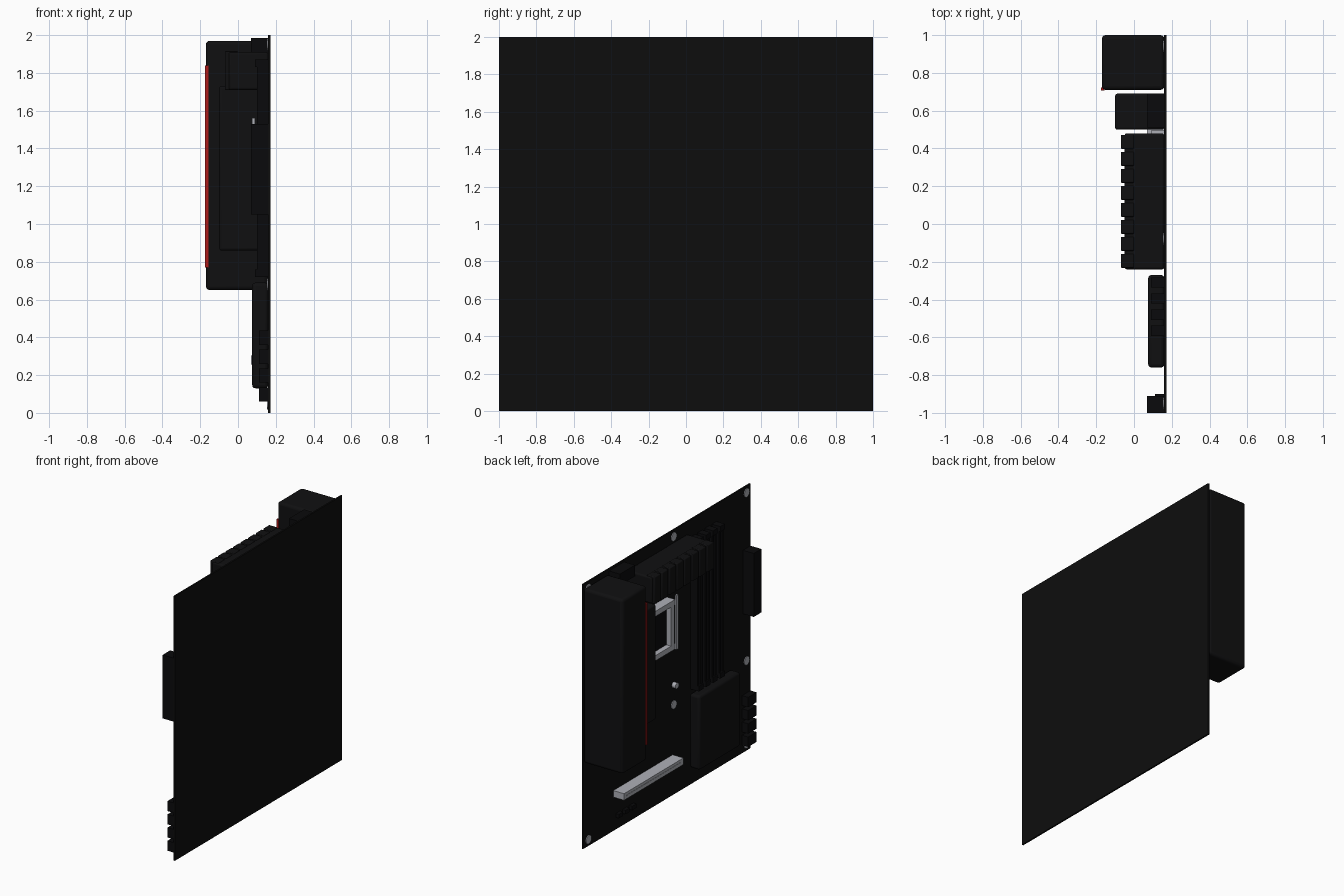
import bpy
import math

cube = bpy.data.objects.get("Cube")
if cube:
    bpy.data.objects.remove(cube, do_unlink=True)


def material(name, rgb):
    m = bpy.data.materials.new(name)
    m.use_nodes = True
    m.diffuse_color = (*rgb, 1)
    bsdf = m.node_tree.nodes["Principled BSDF"]
    bsdf.inputs["Base Color"].default_value = (*rgb, 1)
    bsdf.inputs["Roughness"].default_value = 0.6
    return m


BOARD = material("board black", (0.004, 0.004, 0.004))
COVER = material("cover black", (0.005, 0.005, 0.0055))
PLASTIC = material("plastic black", (0.003, 0.003, 0.0035))
SILVER = material("silver", (0.42, 0.43, 0.47))
RED = material("red", (0.4, 0.01, 0.01))

FACE = 0.16  # component side of the board


def box(name, x, y, z, mat, bevel=0):
    """Box from (min, max) ranges, with optional rounded edges."""
    bpy.ops.mesh.primitive_cube_add(
        size=1, location=[sum(r) / 2 for r in (x, y, z)])
    ob = bpy.context.object
    ob.name = name
    ob.scale = [r[1] - r[0] for r in (x, y, z)]
    bpy.ops.object.transform_apply(location=False, rotation=False, scale=True)
    ob.data.materials.append(mat)
    if bevel:
        mod = ob.modifiers.new("rounding", "BEVEL")
        mod.width = bevel
        mod.segments = 3
        bpy.ops.object.shade_smooth_by_angle()
    return ob


def disc(name, y, z, radius, height, mat):
    """Short cylinder standing on the board, pointing to -x."""
    bpy.ops.mesh.primitive_cylinder_add(
        vertices=20, radius=radius, depth=height,
        location=(FACE - height / 2, y, z), rotation=(0, math.pi / 2, 0))
    ob = bpy.context.object
    ob.name = name
    ob.data.materials.append(mat)
    bpy.ops.object.shade_smooth_by_angle()


# Circuit board
box("circuit_board", (FACE, 0.172), (-1, 1), (0, 2), BOARD)

# Rear port cover with its light strip
box("port_cover", (-0.17, FACE), (0.71, 1), (0.65, 1.97), COVER, 0.02)
box("light_strip", (-0.174, -0.155), (0.706, 0.722), (0.77, 1.84), RED)

# Power stage heatsinks
box("side_heatsink", (-0.1, FACE), (0.5, 0.69), (0.86, 1.73), COVER, 0.012)
box("top_heatsink_core", (-0.05, FACE), (-0.24, 0.48), (1.71, 1.91), COVER, 0.012)
FINS = 8
pitch = 0.72 / FINS
for i in range(FINS):
    y = -0.24 + i * pitch
    box(f"top_heatsink_fin_{i + 1}", (-0.07, 0), (y + 0.008, y + pitch - 0.008),
        (1.71, 1.915), COVER, 0.006)

# Processor socket: base, frame and lever
box("socket_base", (0.13, FACE), (0.02, 0.48), (1.18, 1.5), PLASTIC)
for side, z in (("lower", 1.15), ("upper", 1.485)):
    box(f"socket_{side}_rail", (0.09, FACE), (0, 0.495), (z, z + 0.04), SILVER)
for side, y in (("right", 0.01), ("left", 0.455)):
    box(f"socket_{side}_rail", (0.09, FACE), (y, y + 0.04), (1.15, 1.525), SILVER)
box("socket_lever", (0.075, 0.09), (-0.015, 0.005), (1.15, 1.56), SILVER)

# Memory slots: two walls, a floor and end latches each
for i in range(4):
    y = -0.31 - i * 0.085
    name = f"memory_slot_{i + 1}"
    box(name + "_floor", (0.13, FACE), (y - 0.025, y + 0.025), (0.72, 1.87), PLASTIC)
    for s in (-1, 1):
        wall = y + s * 0.018
        box(f"{name}_wall_{s}", (0.1, FACE), (wall - 0.009, wall + 0.009),
            (0.75, 1.84), PLASTIC)
    for end, z in (("lower", 0.72), ("upper", 1.83)):
        box(f"{name}_{end}_latch", (0.09, FACE), (y - 0.027, y + 0.027),
            (z, z + 0.04), PLASTIC)

# Chipset cover
box("chipset_cover", (0.075, FACE), (-0.76, -0.27), (0.13, 0.69), COVER, 0.018)

# Expansion slot: silver shell around a dark groove
box("expansion_slot", (0.07, FACE), (-0.07, 0.64), (0.255, 0.305), SILVER)
box("expansion_slot_groove", (0.068, 0.072), (-0.04, 0.61), (0.276, 0.284), SILVER)

# Power connectors
box("main_power_connector", (0.07, FACE), (-1, -0.91), (1.05, 1.53), PLASTIC)
box("processor_power_connector", (0.07, FACE), (0.51, 0.69), (1.9, 1.985), PLASTIC)

# Drive ports on the front edge
for i in range(4):
    z = 0.06 + i * 0.1
    box(f"drive_port_{i + 1}", (0.11, FACE), (-1, -0.9), (z, z + 0.075), PLASTIC)

# Small pin headers along the bottom
for i in range(3):
    y = 0.4 + i * 0.08
    box(f"pin_header_{i + 1}", (0.135, FACE), (y, y + 0.05), (0.09, 0.12), PLASTIC)

# Mounting points
for y, z in ((-0.95, 0.05), (-0.95, 0.68), (-0.95, 1.95), (-0.08, 0.68),
             (-0.08, 1.95), (0.94, 0.05), (0.94, 1.95)):
    disc("mounting_ring", y, z, 0.032, 0.006, SILVER)
disc("drive_standoff", -0.08, 0.83, 0.022, 0.03, SILVER)
